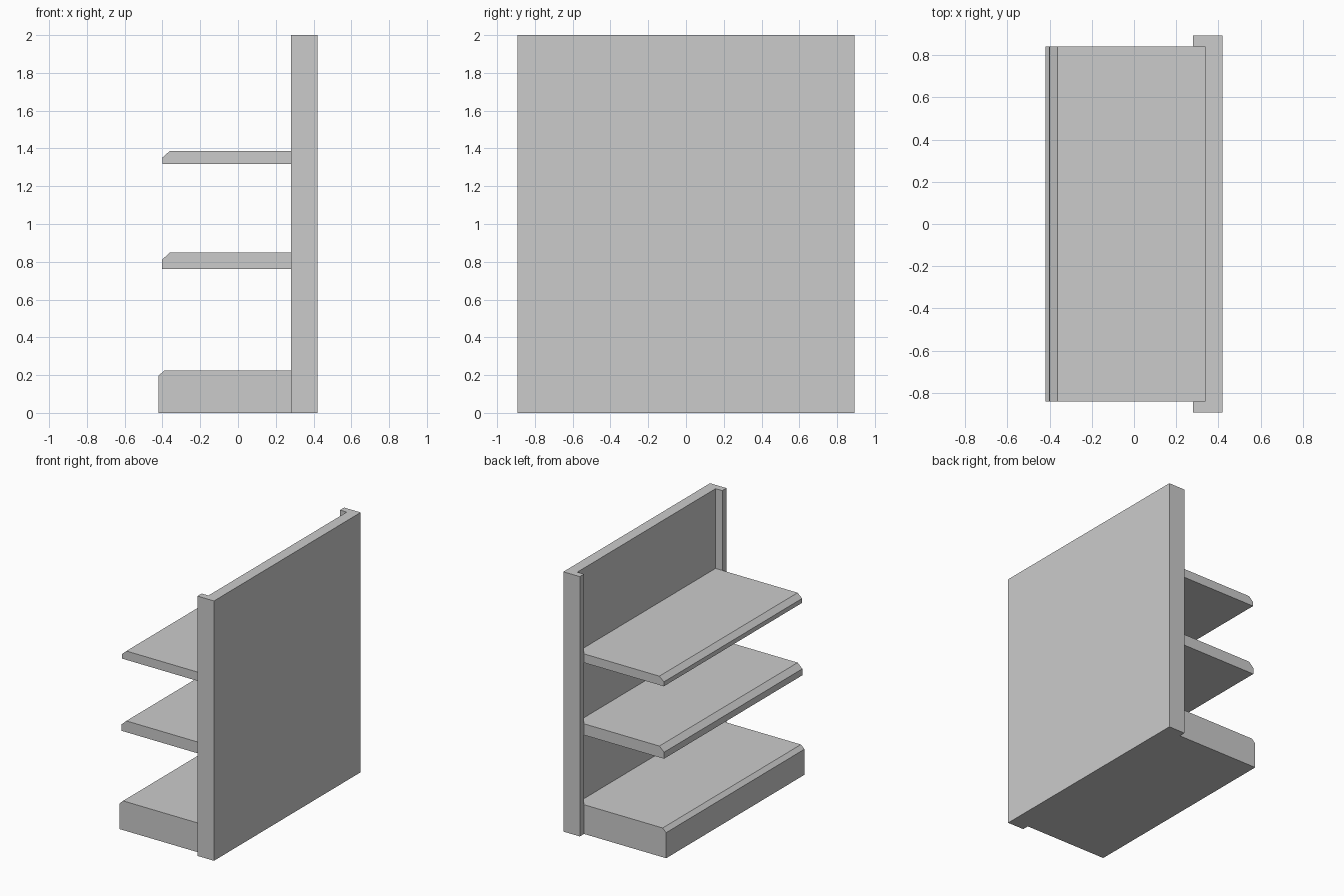
import bpy
import bmesh
from mathutils import Vector

# Remove the default cube
if "Cube" in bpy.data.objects:
    bpy.data.objects.remove(bpy.data.objects["Cube"], do_unlink=True)

# Single grey painted metal
grey = bpy.data.materials.new("light_grey")
grey.use_nodes = True
grey.diffuse_color = (0.6, 0.6, 0.6, 1)
grey.node_tree.nodes["Principled BSDF"].inputs["Base Color"].default_value = (0.6, 0.6, 0.6, 1)


def extrude_profile(name, points, direction):
    """Make a flat-shaded prism from a closed outline swept along direction."""
    bm = bmesh.new()
    face = bm.faces.new([bm.verts.new(p) for p in points])
    swept = bmesh.ops.extrude_face_region(bm, geom=[face])
    verts = [g for g in swept["geom"] if isinstance(g, bmesh.types.BMVert)]
    bmesh.ops.translate(bm, verts=verts, vec=Vector(direction))
    bmesh.ops.recalc_face_normals(bm, faces=bm.faces)
    mesh = bpy.data.meshes.new(name)
    bm.to_mesh(mesh)
    bm.free()
    mesh.materials.append(grey)
    obj = bpy.data.objects.new(name, mesh)
    bpy.context.collection.objects.link(obj)
    return obj


BACK, PANEL, POST = 0.42, 0.337, 0.28   # x of rear face, panel face, post face
HALF, INNER = 0.892, 0.841              # half widths outside and between posts

# Back panel with a forward lip along each upright edge
outline = [(BACK, -HALF), (BACK, HALF), (POST, HALF), (POST, INNER),
           (PANEL, INNER), (PANEL, -INNER), (POST, -INNER), (POST, -HALF)]
extrude_profile("back_panel", [(x, y, 0) for x, y in outline], (0, 0, 2))


def shelf(name, nose, bottom, top, cut_x, cut_z):
    """Shelf spanning between the posts, its upper nose edge bevelled."""
    side = [(PANEL, bottom), (PANEL, top), (nose + cut_x, top),
            (nose, top - cut_z), (nose, bottom)]
    extrude_profile(name, [(x, -INNER, z) for x, z in side], (0, 2 * INNER, 0))


# Base plinth and the two upper shelves
shelf("base_shelf", -0.42, 0, 0.225, 0.03, 0.028)
shelf("middle_shelf", -0.402, 0.761, 0.848, 0.04, 0.037)
shelf("upper_shelf", -0.40, 1.318, 1.386, 0.038, 0.034)
